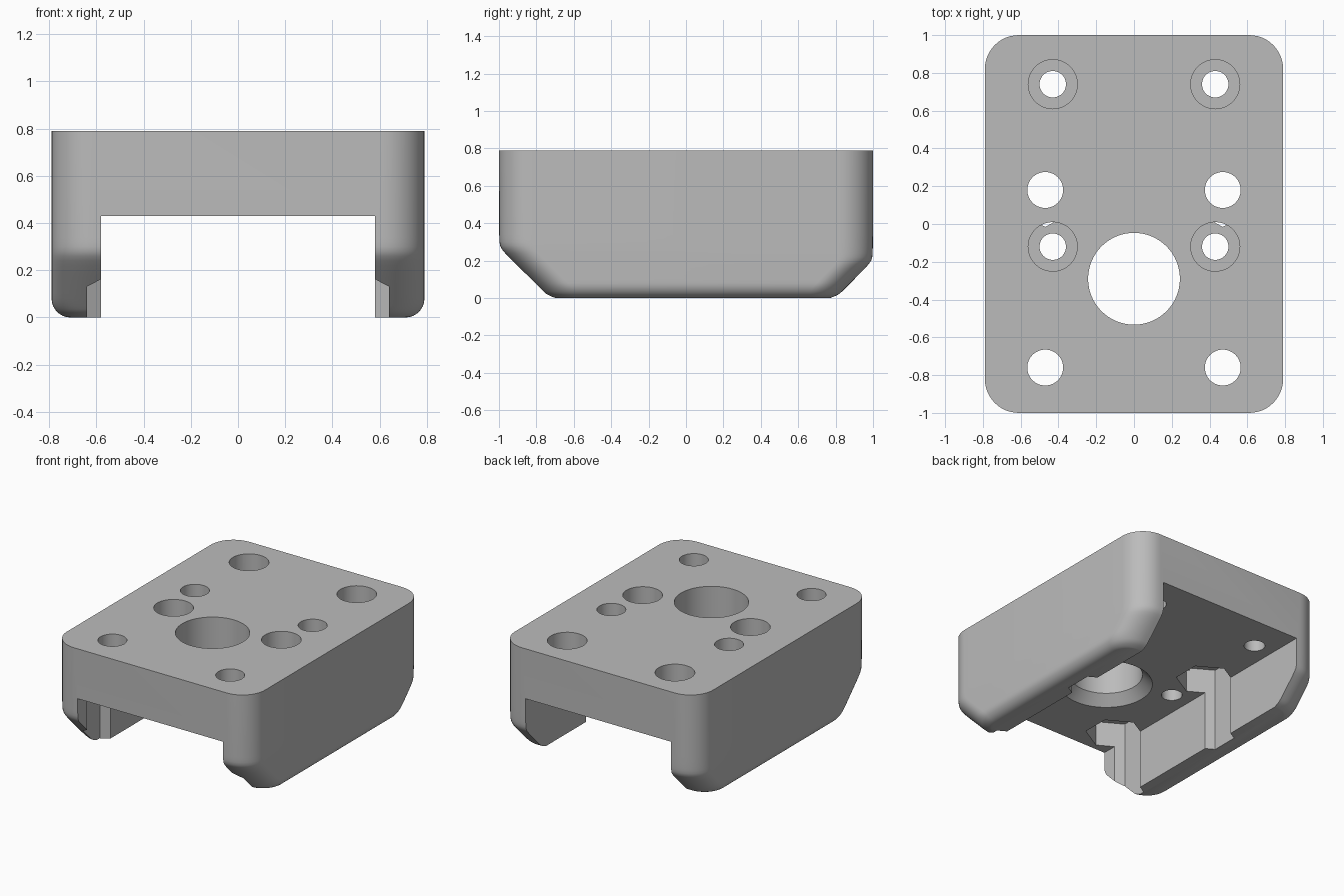
import bpy, bmesh, math

cube = bpy.data.objects.get("Cube")
if cube:
    bpy.data.objects.remove(cube, do_unlink=True)

HALF_W, HALF_L, TOP, CEILING = 0.79, 1.0, 0.79, 0.43
CORNER, FILLET = 0.18, 0.08

grey = bpy.data.materials.new("plain grey")
grey.use_nodes = True
colour = (0.5, 0.5, 0.5, 1)
grey.diffuse_color = colour
grey.node_tree.nodes["Principled BSDF"].inputs["Base Color"].default_value = colour


def loft(name, rings):
    """Closed solid through a stack of matching rings, lowest first."""
    bm = bmesh.new()
    loops = [[bm.verts.new(p) for p in ring] for ring in rings]
    n = len(loops[0])
    for a, b in zip(loops, loops[1:]):
        for i in range(n):
            j = (i + 1) % n
            bm.faces.new((a[i], a[j], b[j], b[i]))
    bm.faces.new(loops[0][::-1])
    bm.faces.new(loops[-1])
    bmesh.ops.recalc_face_normals(bm, faces=bm.faces)
    mesh = bpy.data.meshes.new(name)
    bm.to_mesh(mesh)
    bm.free()
    mesh.materials.append(grey)
    obj = bpy.data.objects.new(name, mesh)
    bpy.context.collection.objects.link(obj)
    return obj


def circle(x, y, z, r, sides, turn=0.0):
    return [(x + r * math.cos(turn + math.tau * i / sides),
             y + r * math.sin(turn + math.tau * i / sides), z) for i in range(sides)]


def bevel_run(height, z):
    """Softened 45 degree undercut of an end wall, rounded at the foot."""
    d = height - z
    foot = 0.03 * max(0, 1 - z / 0.03) ** 2
    return (d + math.hypot(d, 0.02)) / 2 + foot


def body_ring(z):
    side = FILLET - math.sqrt(FILLET ** 2 - max(0, FILLET - z) ** 2)
    w = HALF_W - side
    front, back = -HALF_L + bevel_run(0.27, z), HALF_L - bevel_run(0.2, z)
    r = CORNER - side
    ring = []
    for k, (cx, cy) in enumerate(((w - r, back - r), (r - w, back - r),
                                  (r - w, front + r), (w - r, front + r))):
        for i in range(13):
            a = math.pi / 2 * (k + i / 12)
            ring.append((cx + r * math.cos(a), cy + r * math.sin(a), z))
    return ring


# Main block with rounded corners and undercut ends
levels = [FILLET * (1 - math.cos(math.pi / 2 * i / 8)) for i in range(9)]
levels += [0.08 + 0.02 * i for i in range(1, 14)] + [TOP]
block = loft("mounting_block", [body_ring(z) for z in levels])


def cut(rings):
    tool = loft("cutter", rings)
    tool.hide_render = True
    mod = block.modifiers.new("cut", "BOOLEAN")
    mod.operation, mod.solver, mod.object = "DIFFERENCE", "EXACT", tool
    bpy.ops.object.select_all(action="DESELECT")
    bpy.context.view_layer.objects.active = block
    block.select_set(True)
    bpy.ops.object.modifier_apply(modifier=mod.name)
    bpy.data.objects.remove(tool, do_unlink=True)


def bore(x, y, r, low, high, sides=48, turn=0.0):
    cut([circle(x, y, z, r, sides, turn) for z in (low, high)])


# Channel running front to back
cut([[(-0.58, -2, z), (0.58, -2, z), (0.58, 2, z), (-0.58, 2, z)] for z in (-1, CEILING)])

# Large central hole with a flared lower rim
cut([circle(0, -0.29, z, r, 64) for z, r in
     ((0.3, 0.31), (CEILING, 0.31), (CEILING + 0.07, 0.243), (1, 0.243))])

for s in (-1, 1):
    # Counterbored screw holes
    for y in (0.74, -0.12):
        bore(s * 0.43, y, 0.07, 0.3, 1)
        bore(s * 0.43, y, 0.13, TOP - 0.2, 1)
    # Bolt holes with hexagonal nut pockets notched into the legs
    for y in (0.18, -0.76):
        bore(s * 0.47, y, 0.095, 0.3, 1)
        bore(s * 0.47, y, 0.196, -1, CEILING + 0.18, 6, math.pi / 6)

bpy.ops.object.shade_smooth_by_angle(angle=math.radians(28))
